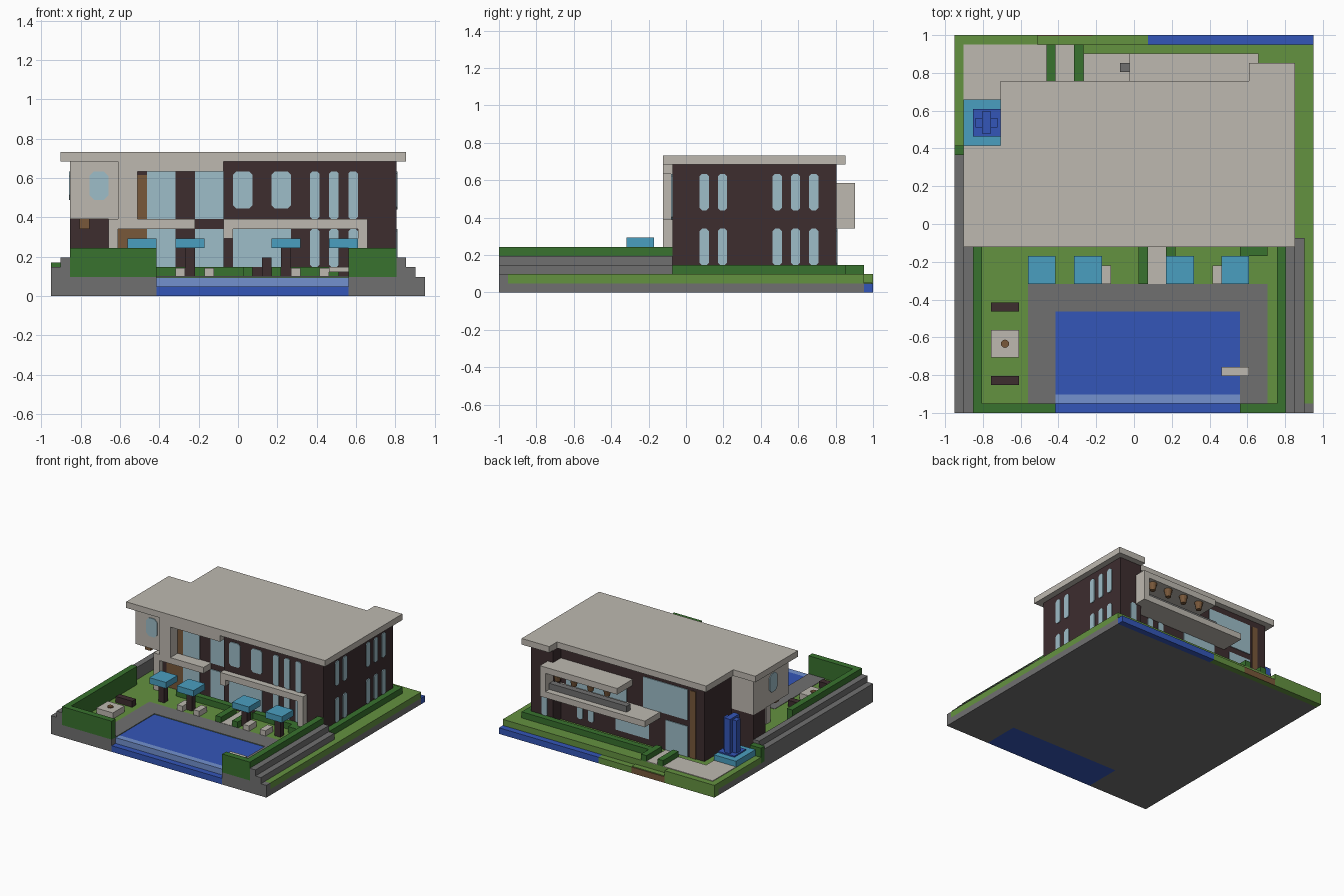
import bpy
import bmesh
import math

if "Cube" in bpy.data.objects:
    bpy.data.objects.remove(bpy.data.objects["Cube"], do_unlink=True)

U = 2 / 41                      # one building module
GROUND, FLOOR, EAVE, ROOF_TOP = 2, 8, 14, 15


def linear(c):
    return c / 12.92 if c <= 0.04045 else ((c + 0.055) / 1.055) ** 2.4


def make_material(name, code):
    rgb = [linear(v / 255) for v in bytes.fromhex(code)]
    mat = bpy.data.materials.new(name)
    mat.use_nodes = True
    mat.diffuse_color = (*rgb, 1)
    bsdf = mat.node_tree.nodes["Principled BSDF"]
    bsdf.inputs["Base Color"].default_value = (*rgb, 1)
    bsdf.inputs["Roughness"].default_value = 0.8
    return mat


stone = make_material("pale stone", "beb9b0")
paving = make_material("grey paving", "707070")
wall = make_material("dark brown wall", "3d2d2f")
glass = make_material("pale glass", "9dbdc8")
lawn = make_material("lawn green", "649240")
hedge = make_material("hedge green", "38722e")
water = make_material("deep blue water", "3456b8")
cyan = make_material("cyan", "4a9fc0")
wood = make_material("brown wood", "78583a")
ripple = make_material("light blue water", "7391cf")


def place(x, y, z):
    return ((x - 19.5) * U, y * U - 1, z * U)


def finish(name, bm, mat):
    bmesh.ops.recalc_face_normals(bm, faces=bm.faces)
    mesh = bpy.data.meshes.new(name)
    bm.to_mesh(mesh)
    bm.free()
    mesh.materials.append(mat)
    obj = bpy.data.objects.new(name, mesh)
    bpy.context.collection.objects.link(obj)
    return obj


def part(name, mat, *boxes):
    """One object from boxes given as x, y and z ranges in modules."""
    bm = bmesh.new()
    for x0, x1, y0, y1, z0, z1 in boxes:
        verts = bmesh.ops.create_cube(bm, size=1)["verts"]
        for v in verts:
            v.co = place(x1 if v.co.x > 0 else x0,
                         y1 if v.co.y > 0 else y0,
                         z1 if v.co.z > 0 else z0)
    return finish(name, bm, mat)


def panel(name, mat, axis, plane, side, a0, a1, z0, z1, cut=0.0):
    """Thin plate on a wall, with clipped corners if cut is set."""
    if cut:
        outline = [(a0 + cut, z0), (a1 - cut, z0), (a1, z0 + cut), (a1, z1 - cut),
                   (a1 - cut, z1), (a0 + cut, z1), (a0, z1 - cut), (a0, z0 + cut)]
    else:
        outline = [(a0, z0), (a1, z0), (a1, z1), (a0, z1)]
    bm = bmesh.new()
    verts = [bm.verts.new(place(a, plane, z) if axis == "y" else place(plane, a, z))
             for a, z in outline]
    face = bm.faces.new(verts)
    moved = bmesh.ops.extrude_face_region(bm, geom=[face])["geom"]
    offset = (0, side * 0.006, 0) if axis == "y" else (side * 0.006, 0, 0)
    bmesh.ops.translate(bm, vec=offset,
                        verts=[g for g in moved if isinstance(g, bmesh.types.BMVert)])
    return finish(name, bm, mat)


# Ground slab and lawn
part("ground_slab", paving, (0, 39, 6, 40, 0, 1), (0, 11, 0, 6, 0, 1), (31, 39, 0, 6, 0, 1))
part("lawn", lawn, (1, 11, 1, 40, 1, GROUND), (31, 39, 1, 40, 1, GROUND),
     (11, 31, 11, 40, 1, GROUND), (0, 1, 29, 40, 1, GROUND))
part("front_curb", paving, (0, 11, 0, 1, 1, GROUND), (31, 39, 0, 1, 1, GROUND))
part("rear_verge", lawn, (0, 9, 40, 41, 0, GROUND), (15, 21, 40, 41, 0, 1),
     (9, 15, 40, 40.9, 0, 1.1))
part("rear_planter", wood, (9, 15, 40.9, 41, 0, 1))
part("rear_channel", water, (21, 39, 40, 41, 0, 1))

# Pool and deck
part("pool_ledge", water, (11, 31, 0, 6, 0, 1))
part("pool_edge", ripple, (11, 31, 1, 2, 1, 1.95))
part("pool_water", water, (11, 31, 2, 11, 1, 1.95))
part("pool_deck", paving, (8, 11, 1, 14, GROUND, 2.06), (31, 34, 1, 14, GROUND, 2.06),
     (11, 31, 11, 14, GROUND, 2.06))
part("diving_board", stone, (29, 32, 4, 5, 2.5, 3), (31, 32, 4, 5, GROUND, 2.5))

# Stepped side walls and hedges
part("left_steps", paving, (37, 38, 0, 19, GROUND, 3), (36, 37, 0, 19, GROUND, 4))
part("right_steps", paving, (0, 1, 0, 28, 1, 3), (1, 2, 0, 28, 1, 4))
part("garden_hedge", hedge, (2, 11, 0, 1, GROUND, 5), (31, 36, 0, 1, GROUND, 5),
     (2, 3, 1, 18, GROUND, 5), (35, 36, 1, 19, GROUND, 5))
part("corner_hedge", hedge, (0, 2, 28, 29, 1, 3.5))
part("house_hedge", hedge, (36, 37, 19, 38, GROUND, 3), (14, 36, 37, 38, GROUND, 3),
     (13, 14, 36, 40, GROUND, 3), (10, 11, 36, 40, GROUND, 3))
part("front_hedge", hedge, (20, 21, 14, 18, GROUND, 3), (23, 24, 14, 18, GROUND, 3),
     (31, 34, 17, 18, GROUND, 3), (10, 20, 18, 19, GROUND, 3), (24, 32, 18, 19, GROUND, 3))
part("paths", stone, (21, 23, 14, 19, GROUND, 2.1), (1, 10, 36, 40, GROUND, 2.1),
     (1, 5, 34, 36, GROUND, 2.1), (11, 13, 35, 40, GROUND, 2.1))

# House body and roof
part("house_walls", wall, (18, 36, 19, 35, GROUND, EAVE), (32, 36, 35, 37, GROUND, EAVE),
     (6, 18, 20, 35, GROUND, EAVE), (2, 6, 25, 28, GROUND, FLOOR))
part("roof", stone, (5, 32, 18, 36, EAVE, ROOF_TOP), (32, 37, 18, 38, EAVE, ROOF_TOP),
     (1, 5, 18, 29, EAVE, ROOF_TOP))
part("bay_room", stone, (2, 7, 19, 28, FLOOR, EAVE))
part("bay_bracket", wood, (3, 4, 20, 21, 7, FLOOR))
part("front_frame", stone, (7, 9, 18, 20, 7, EAVE), (6, 7, 18, 19, GROUND, FLOOR),
     (9, 18, 18, 20, 13, EAVE), (9, 15, 18, 20, 7, FLOOR))
part("porch_frame", stone, (18, 33, 18, 19, 7, FLOOR), (32, 33, 18, 19, GROUND, 7),
     (18, 19, 18, 19, 6, 7))

# Rear balcony
part("balcony_frame", stone, (14, 33, 35, 39, 7, FLOOR), (19, 32, 35, 39, 11, 12),
     (32, 33, 37, 39, FLOOR, 12))
part("balcony_rail", paving, (18, 32, 37, 38, FLOOR, 9))
for n in range(4):
    x, y, z = place(21.5 + 3 * n, 38, 10.4)
    bpy.ops.mesh.primitive_cone_add(vertices=12, radius1=0.02, radius2=0.032,
                                    depth=1.2 * U, location=(x, y, z))
    lamp = bpy.context.object
    lamp.name = f"balcony_lamp_{n + 1}"
    lamp.data.materials.append(wood)

# Front glazing and doors
for n, x in enumerate((27, 29, 31)):
    panel(f"front_upper_slit_{n}", glass, "y", 19, -1, x, x + 1, FLOOR, 13, 0.25)
    panel(f"front_lower_slit_{n}", glass, "y", 19, -1, x, x + 1, 3, 7, 0.25)
for n, x in enumerate((19, 23)):
    panel(f"front_arched_window_{n}", glass, "y", 19, -1, x, x + 2, 9.1, 13, 0.35)
panel("bay_front_window", glass, "y", 19, -1, 4, 6, 10, 13, 0.5)
panel("bay_side_window", glass, "x", 2, -1, 22, 24, 10, 13, 0.5)
for n, x in enumerate((10, 15)):
    panel(f"terrace_glass_{n}", glass, "y", 20, -1, x, x + 3, FLOOR, 13)
    panel(f"lounge_glass_{n}", glass, "y", 20, -1, x, x + 3, GROUND, 7)
panel("terrace_door", wood, "y", 20, -1, 9, 10, FLOOR, 12.6)
panel("front_door", wood, "y", 20, -1, 7, 10, GROUND, 7)
panel("porch_glass", glass, "y", 19, -1, 19, 25, 3, 7)
panel("porch_door", wall, "y", 18.8, -1, 22, 23, GROUND, 4)

# Side and rear glazing
for n, y in enumerate((22, 24, 30, 32, 34)):
    panel(f"side_upper_slit_{n}", glass, "x", 36, 1, y, y + 1, 9, 13, 0.25)
    panel(f"side_lower_slit_{n}", glass, "x", 36, 1, y, y + 1, 3, 7, 0.25)
panel("rear_upper_glass", glass, "y", 35, 1, 9, 17, FLOOR, 13)
panel("balcony_glass", glass, "y", 35, 1, 20, 31, FLOOR, 11)
panel("rear_door", wood, "y", 35, 1, 7.5, 8.5, GROUND, 13)
panel("rear_lower_glass", glass, "y", 35, 1, 9, 13, GROUND, 7)
panel("rear_middle_glass", glass, "y", 35, 1, 16, 22, 3, 7)
for n, x in enumerate((26, 28, 33)):
    panel(f"rear_lower_slit_{n}", glass, "y", 37 if x > 32 else 35, 1, x, x + 1, 3, 7, 0.25)

# Fountain
part("fountain_basin", cyan, (1, 5, 29, 34, GROUND, 3))
part("fountain_pool", water, (2, 5, 30, 33, 3, 3.2))
part("fountain_jets", water, (2.3, 4.7, 31, 32, 3.2, 8.5), (3, 4, 30.3, 32.7, 3.2, 8.8))

# Parasols with seats
for n, x in enumerate((8, 13, 23, 29)):
    pole = x + 1
    part(f"parasol_{n + 1}", cyan, (x, x + 3, 14, 17, 5, 6))
    part(f"parasol_pole_{n + 1}", wall, (pole, pole + 1, 15, 16, GROUND, 5))
part("seats", stone, *[(x, x + 1, 14, 16, GROUND, 2.9) for x in (13, 16, 25, 28)])

# Garden table and benches
part("garden_table", stone, (4, 7, 6, 9, GROUND, 3))
part("benches", wall, (4, 7, 3, 4, GROUND, 3), (4, 7, 11, 12, GROUND, 3))
bpy.ops.mesh.primitive_cylinder_add(vertices=10, radius=0.022, depth=0.009,
                                    location=place(5.5, 7.5, 3.08))
bowl = bpy.context.object
bowl.name = "table_bowl"
bowl.data.materials.append(wood)
